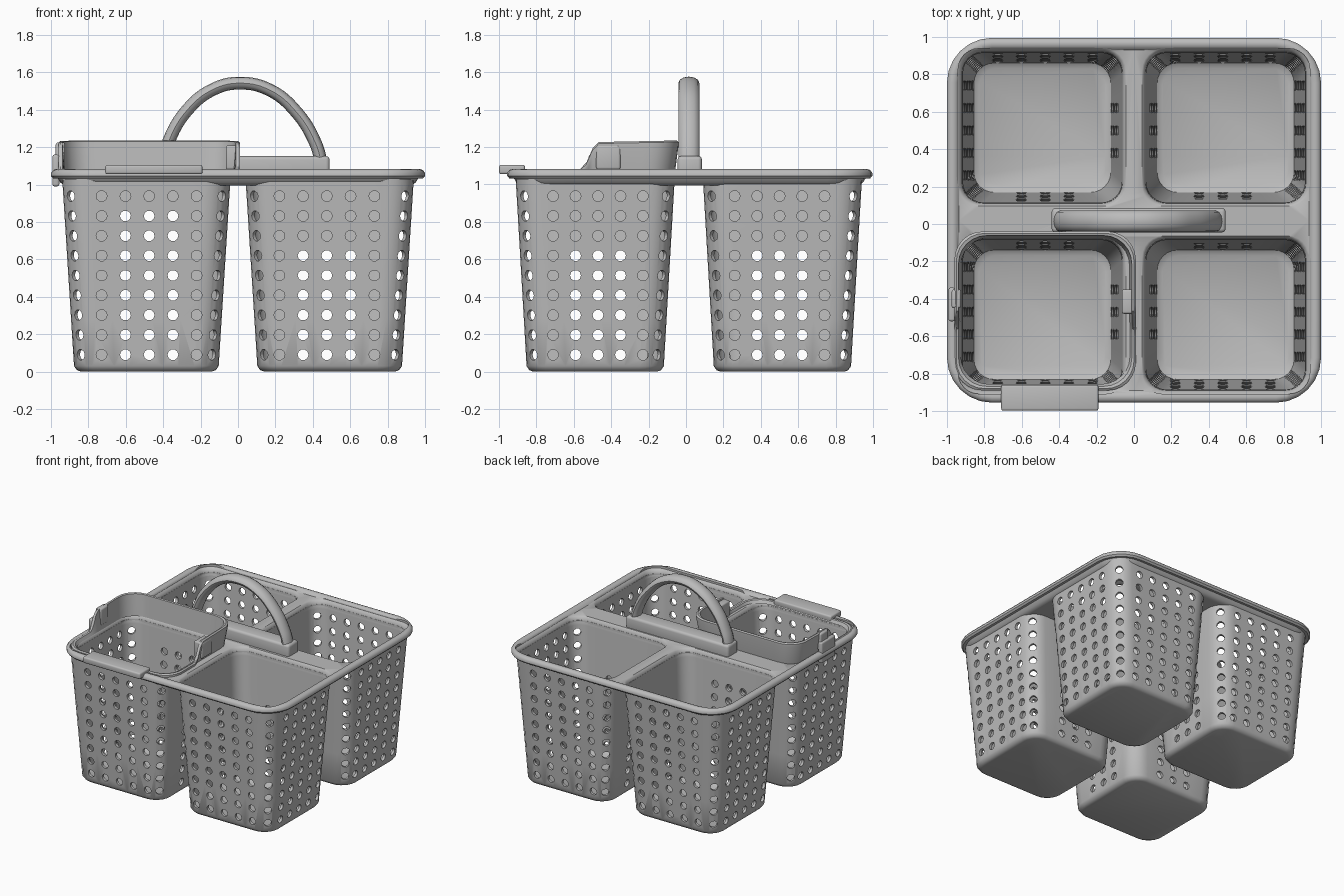
import bpy, bmesh, math
from mathutils import Matrix, Vector

if "Cube" in bpy.data.objects:
    bpy.data.objects.remove(bpy.data.objects["Cube"])

grey = bpy.data.materials.new("grey plastic")
grey.use_nodes = True
COLOUR = (0.5, 0.5, 0.5, 1)
grey.diffuse_color = COLOUR
grey.node_tree.nodes["Principled BSDF"].inputs["Base Color"].default_value = COLOUR

MID_Y = 0.015          # symmetry line between front and back cups
CUP_X, CUP_Y = 0.49, 0.50


def ring(cx, cy, hx, hy, r, corner=6, side=6):
    """Rounded rectangle outline with divided straight sides."""
    pts = []
    for k, (sx, sy) in enumerate([(1, 1), (-1, 1), (-1, -1), (1, -1)]):
        arc = []
        for i in range(corner + 1):
            a = math.pi / 2 * (k + i / corner)
            arc.append(Vector((cx + sx * (hx - r) + r * math.cos(a),
                               cy + sy * (hy - r) + r * math.sin(a))))
        if pts:
            start = pts[-1]
            pts += [start.lerp(arc[0], i / side) for i in range(1, side)]
        pts += arc
    start = pts[-1]
    return pts + [start.lerp(pts[0], i / side) for i in range(1, side)]


def finish(name, bm):
    mesh = bpy.data.meshes.new(name)
    bmesh.ops.recalc_face_normals(bm, faces=bm.faces)
    bm.to_mesh(mesh)
    bm.free()
    mesh.materials.append(grey)
    ob = bpy.data.objects.new(name, mesh)
    bpy.context.collection.objects.link(ob)
    return ob


def loft(name, rings, closed=False):
    """Skin a stack of 3D rings; cap the ends or join last to first."""
    bm = bmesh.new()
    rows = [[bm.verts.new(p) for p in r] for r in rings]
    n = len(rows[0])
    pairs = list(zip(rows, rows[1:])) + ([(rows[-1], rows[0])] if closed else [])
    for a, b in pairs:
        for i in range(n):
            j = (i + 1) % n
            bm.faces.new((a[i], a[j], b[j], b[i]))
    if not closed:
        bm.faces.new(rows[0])
        bm.faces.new(rows[-1])
    return finish(name, bm)


def at_z(points, z):
    return [(p.x, p.y, z) for p in points]


def cut(ob, cutter):
    """Subtract the cutter and bake the result."""
    cutter.hide_render = True
    mod = ob.modifiers.new("cut", 'BOOLEAN')
    mod.operation, mod.solver, mod.object = 'DIFFERENCE', 'EXACT', cutter
    mod.use_self = True
    bpy.context.view_layer.update()
    dg = bpy.context.evaluated_depsgraph_get()
    mesh = bpy.data.meshes.new_from_object(ob.evaluated_get(dg))
    ob.modifiers.clear()
    ob.data = mesh
    bpy.data.objects.remove(cutter)


def box(name, lo, hi, bevel=0.012):
    bm = bmesh.new()
    lo, hi = Vector(lo), Vector(hi)
    size = hi - lo
    bmesh.ops.create_cube(bm, size=1, matrix=Matrix.Translation((lo + hi) / 2)
                          @ Matrix.Diagonal((*size, 1)))
    bmesh.ops.bevel(bm, geom=bm.edges[:], offset=bevel, segments=3, profile=0.5,
                    affect='EDGES')
    return finish(name, bm)


def cup_half(z):
    """Outer half sizes of a cup at height z."""
    return 0.385 + 0.063 * z, 0.365 + 0.058 * z


def hole_cutter(cx, cy, sx, sy):
    bm = bmesh.new()

    def hole(x, y, z, angle):
        m = (Matrix.Translation((cx + x, cy + y, z)) @ Matrix.Rotation(angle, 4, 'Z')
             @ Matrix.Rotation(math.pi / 2, 4, 'Y'))
        bmesh.ops.create_cone(bm, cap_ends=True, segments=10, radius1=0.029,
                              radius2=0.029, depth=0.06, matrix=m)

    for row in range(9):
        z = 0.09 + 0.106 * row
        hx, hy = cup_half(z)
        for col in range(-2, 3):
            x, y = 0.127 * col - 0.015 * sx, 0.12 * col - 0.015 * sy
            hole(x, sy * hy, z, math.pi / 2)
            hole(sx * hx, y, z, 0)
            # Walls facing the middle have fewer holes
            if abs(col) < 2 and row < (6 if sx > 0 else 8):
                hole(x, -sy * hy, z, math.pi / 2)
            if abs(col) < 2 and row < 6:
                hole(-sx * hx, y, z, 0)
        k = 0.13 * (1 - math.sqrt(0.5))
        for ax, ay in [(sx, sy), (-sx, sy), (sx, -sy)]:
            hole(ax * (hx - k), ay * (hy - k), z, math.atan2(ay, ax))
    return finish("hole_cutter", bm)


# Four perforated cups
def cup(name, sx, sy):
    cx, cy = sx * CUP_X, MID_Y + sy * CUP_Y

    def section(z, inset, r):
        hx, hy = cup_half(z)
        return at_z(ring(cx, cy, hx - inset, hy - inset, r), z)

    outer = [section(0, 0.035, 0.1), section(0.008, 0.014, 0.12)]
    outer += [section(0.03 + 0.25 * i, 0, 0.13) for i in range(5)]
    inner = [section(1.03 - 0.245 * i, 0.022, 0.108) for i in range(5)]
    inner += [section(0.03, 0.05, 0.09)]
    ob = loft(name, outer + inner)
    cut(ob, hole_cutter(cx, cy, sx, sy))
    return ob


parts = []
for sx, side in [(1, "left"), (-1, "right")]:
    for sy, end in [(-1, "front"), (1, "back")]:
        parts.append(cup(f"{end}_{side}_cup", sx, sy))

# Top deck with a rolled rim and four openings
profile = [(0.075, 0.995), (0.05, 1.01), (0.035, 1.035), (0.012, 1.032), (0, 1.045),
           (0, 1.062), (0.012, 1.078), (0.03, 1.083), (0.05, 1.078), (0.065, 1.06)]
deck = loft("deck_and_rim", [at_z(ring(0, 0.02, 1 - i, 0.975 - i, 0.24 - i), z)
                             for i, z in profile])
for sx in (1, -1):
    for sy in (1, -1):
        flare = [(0.9, 0.42, 0.395), (1.0, 0.425, 0.4), (1.035, 0.43, 0.405),
                 (1.052, 0.437, 0.412), (1.063, 0.45, 0.423), (1.1, 0.45, 0.423)]
        cut(deck, loft("opening_cutter",
                       [at_z(ring(sx * CUP_X, MID_Y + sy * CUP_Y, hx, hy, 0.11), z)
                        for z, hx, hy in flare]))
parts.append(deck)

# Arched handle on its base bar
curve = bpy.data.curves.new("handle_path", 'CURVE')
curve.dimensions = '3D'
curve.bevel_depth, curve.bevel_resolution, curve.resolution_u = 0.034, 4, 8
curve.use_fill_caps = True
path = [(-0.405, 1.1), (-0.375, 1.22), (-0.27, 1.4), (-0.13, 1.51), (0.01, 1.542),
        (0.17, 1.505), (0.31, 1.39), (0.415, 1.22), (0.45, 1.1)]
spline = curve.splines.new('BEZIER')
spline.bezier_points.add(len(path) - 1)
for p, (x, z) in zip(spline.bezier_points, path):
    p.co = (x, 0, z)
    p.handle_left_type = p.handle_right_type = 'AUTO'
temp = bpy.data.objects.new("handle_path", curve)
bpy.context.collection.objects.link(temp)
bpy.context.view_layer.update()
mesh = bpy.data.meshes.new_from_object(temp.evaluated_get(bpy.context.evaluated_depsgraph_get()))
bpy.data.objects.remove(temp)
mesh.transform(Matrix.Translation((0, MID_Y, 0)) @ Matrix.Diagonal((1, 1.65, 1, 1)))
mesh.materials.clear()
mesh.materials.append(grey)
handle = bpy.data.objects.new("handle", mesh)
bpy.context.collection.objects.link(handle)
parts.append(handle)
parts.append(box("handle_base", (-0.44, -0.045, 1.03), (0.49, 0.085, 1.152), 0.02))


# Removable collar over the front right cup, high at the back and low in front
def collar_ring(inset, top):
    out = []
    for p in ring(-0.475, -0.465, 0.485 - inset, 0.425 - inset, 0.15, side=16):
        t = min(max((p.y + 0.56) / 0.09, 0), 1)
        t = t * t * (3 - 2 * t)
        high = 1.072 + 0.143 * t + 0.02 * max(p.y + 0.45, 0)
        out.append((p.x, p.y, 1.055 if top is None else high + top))
    return out


parts.append(loft("collar", [collar_ring(0.02, None), collar_ring(0, -0.015),
                             collar_ring(0, 0.004), collar_ring(0.01, 0.012),
                             collar_ring(0.022, 0.008), collar_ring(0.034, None)],
                  closed=True))
parts.append(box("collar_front_clip", (-0.71, -0.998, 1.055), (-0.19, -0.86, 1.105)))
parts.append(box("collar_right_clip", (-0.992, -0.52, 0.99), (-0.955, -0.34, 1.16)))
parts.append(box("collar_right_tab", (-0.975, -0.45, 1.09), (-0.925, -0.35, 1.225)))
parts.append(box("collar_left_tab", (-0.065, -0.48, 1.08), (0.012, -0.35, 1.21)))

# Smooth shading with crisp edges
bpy.ops.object.select_all(action='DESELECT')
for ob in parts:
    ob.select_set(True)
bpy.context.view_layer.objects.active = parts[0]
bpy.ops.object.shade_smooth_by_angle(angle=math.radians(40))
